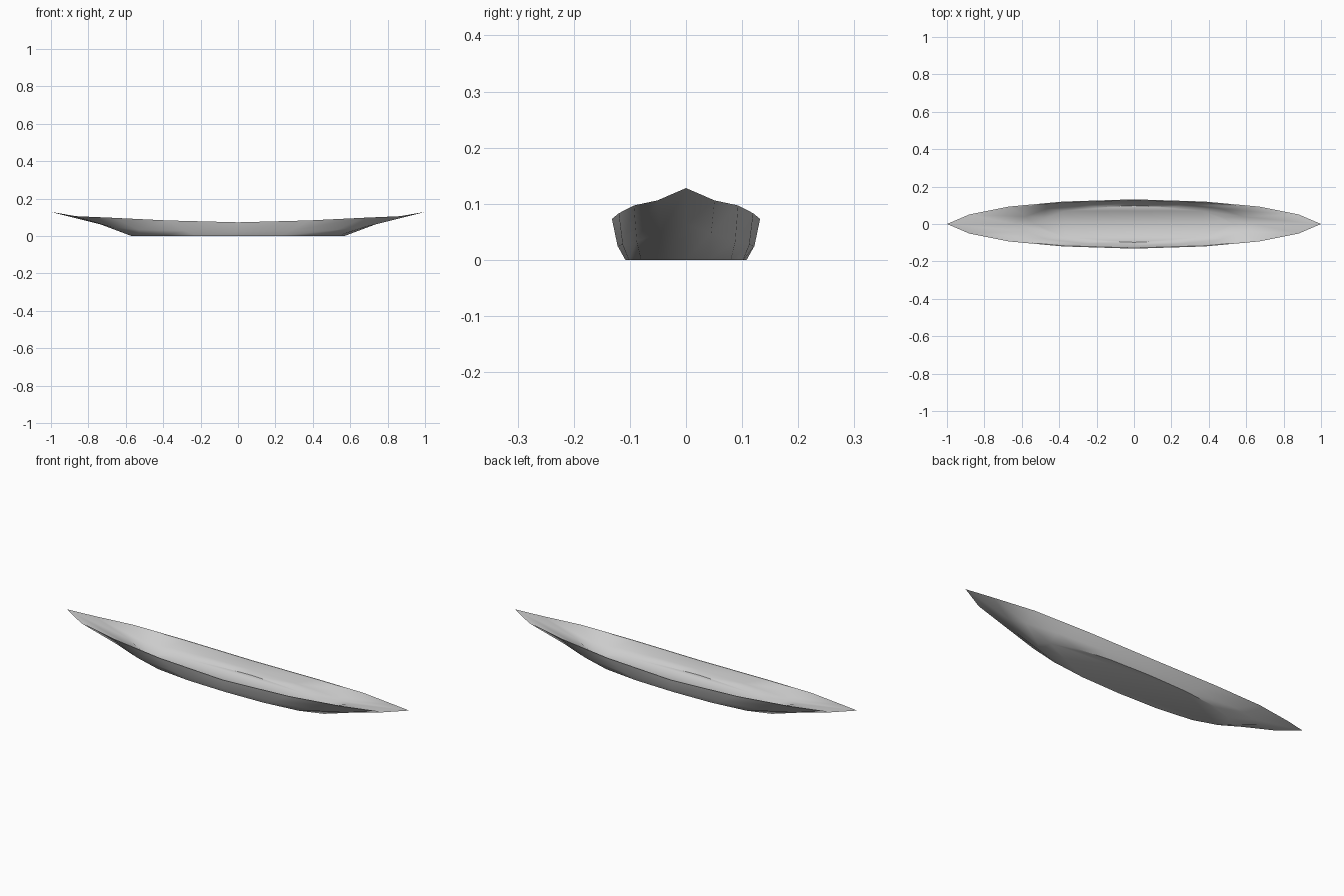
import bpy
import bmesh
import math

cube = bpy.data.objects.get("Cube")
if cube:
    bpy.data.objects.remove(cube, do_unlink=True)

# Single painted hull colour
grey = bpy.data.materials.new("hull_grey")
grey.use_nodes = True
colour = (0.6, 0.6, 0.6, 1)
grey.diffuse_color = colour
grey.node_tree.nodes["Principled BSDF"].inputs["Base Color"].default_value = colour

# One quarter of each hull line, from midship to the prow
bottom = [(0, .108, 0), (.22, .102, 0), (.41, .08, 0), (.53, .04, 0), (.57, 0, 0)]
bilge = [(0, .122, .025), (.28, .113, .027), (.53, .088, .033),
         (.68, .045, .048), (.74, 0, .064)]
rim = [(0, .132, .073), (.38, .12, .083), (.67, .093, .097),
       (.88, .051, .106), (1, 0, .128)]
inner_rim = [(0, .128, .073), (.38, .116, .083), (.665, .089, .097),
             (.87, .048, .106), (.985, 0, .126)]
inner_bilge = [(0, .115, .032), (.26, .105, .034), (.47, .08, .04),
               (.58, .04, .052), (.64, 0, .068)]
floor = [(0, .098, .012), (.2, .09, .012), (.37, .07, .012),
         (.48, .035, .012), (.53, 0, .012)]


def ring(bm, quarter):
    """Mirror a quarter line into a full closed ring of vertices."""
    half = quarter[::-1] + [(-x, y, z) for x, y, z in quarter[1:]]
    full = half + [(x, -y, z) for x, y, z in half[-2:0:-1]]
    return [bm.verts.new(p) for p in full]


# Hull shell: outside, rim, inside
bm = bmesh.new()
rings = [ring(bm, q) for q in (bottom, bilge, rim, inner_rim, inner_bilge, floor)]
for low, high in zip(rings, rings[1:]):
    for i in range(len(low)):
        j = (i + 1) % len(low)
        bm.faces.new((low[i], low[j], high[j], high[i]))
bm.faces.new(rings[0])
bm.faces.new(rings[-1][::-1])
bmesh.ops.recalc_face_normals(bm, faces=bm.faces)

mesh = bpy.data.meshes.new("canoe_hull")
bm.to_mesh(mesh)
bm.free()
mesh.materials.append(grey)
hull = bpy.data.objects.new("canoe_hull", mesh)
bpy.context.collection.objects.link(hull)

# Soft sides, crisp keel ends, rim and bottom edge
bpy.ops.object.select_all(action='DESELECT')
hull.select_set(True)
bpy.context.view_layer.objects.active = hull
bpy.ops.object.shade_smooth_by_angle(angle=math.radians(50))
